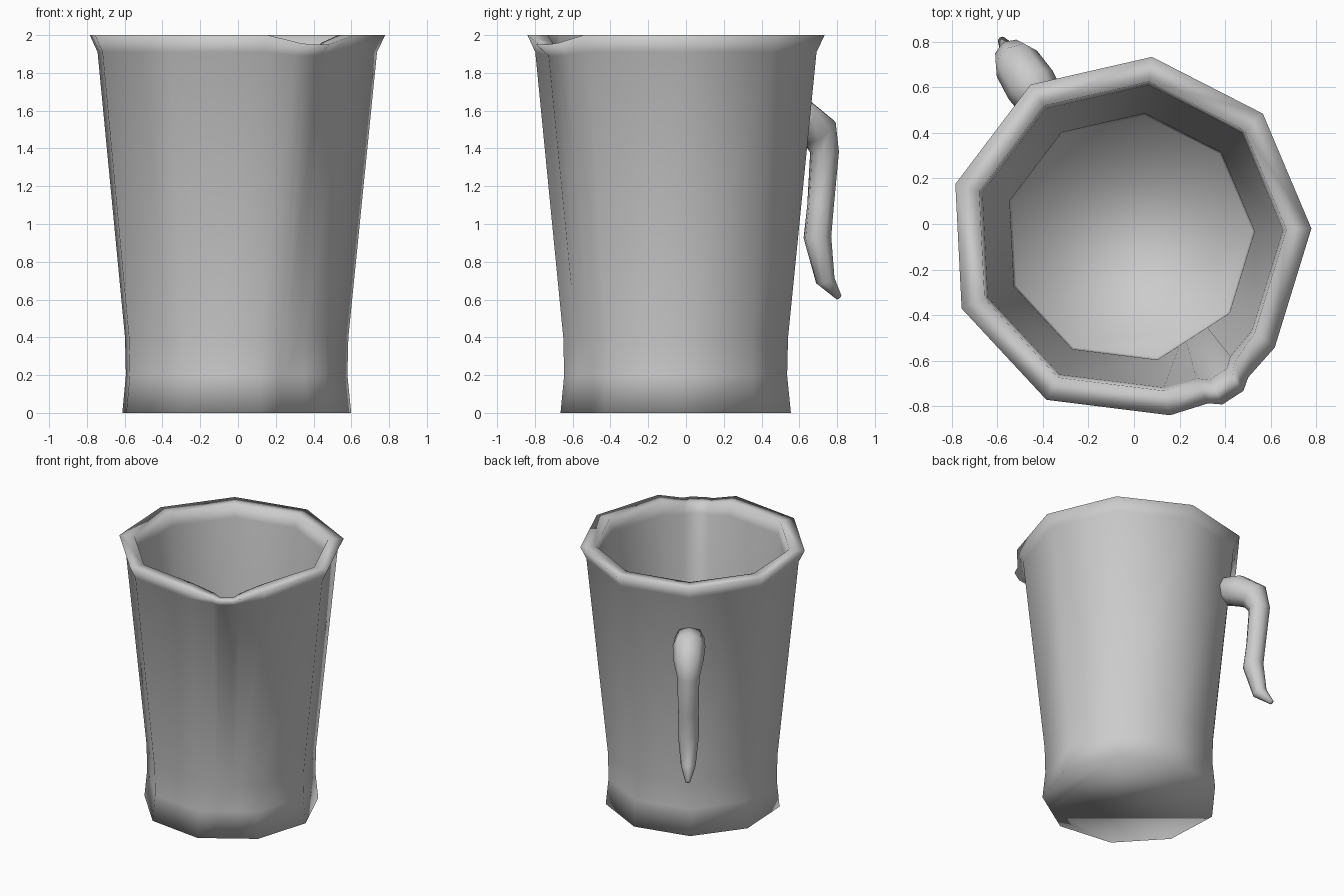
import bpy, bmesh, math
from mathutils import Vector

if "Cube" in bpy.data.objects:
    bpy.data.objects.remove(bpy.data.objects["Cube"], do_unlink=True)

grey = bpy.data.materials.new("plain grey")
grey.use_nodes = True
colour = (0.6, 0.6, 0.6, 1)
grey.diffuse_color = colour
grey.node_tree.nodes["Principled BSDF"].inputs["Base Color"].default_value = colour

CENTRE = Vector((-0.02, -0.06, 0))
SIDES = 9
STEP = math.tau / SIDES
HANDLE_ANGLE = math.radians(122.9)
UP = Vector((0, 0, 1))
# the handle sits on a corner; the spout is opposite, in the middle of a side
back = Vector((math.cos(HANDLE_ANGLE), math.sin(HANDLE_ANGLE), 0))
side = UP.cross(back)


def loft(name, rings):
    """Skin a list of equal rings, cap both ends and shade smooth."""
    bm = bmesh.new()
    loops = [[bm.verts.new(p) for p in ring] for ring in rings]
    for a, b in zip(loops, loops[1:]):
        for i in range(len(a)):
            j = (i + 1) % len(a)
            bm.faces.new((a[i], a[j], b[j], b[i]))
    bm.faces.new(loops[0][::-1])
    bm.faces.new(loops[-1])
    bmesh.ops.recalc_face_normals(bm, faces=bm.faces)
    for f in bm.faces:
        f.smooth = True
    mesh = bpy.data.meshes.new(name)
    bm.to_mesh(mesh)
    bm.free()
    mesh.materials.append(grey)
    obj = bpy.data.objects.new(name, mesh)
    bpy.context.collection.objects.link(obj)
    return obj


def jug_ring(radius, z, push, drop):
    """Nine-sided ring whose spout side has four extra points."""
    pts = []
    for k in range(SIDES):
        a = HANDLE_ANGLE + k * STEP
        pts.append(CENTRE + Vector((math.cos(a), math.sin(a), 0)) * radius + UP * z)
        if k == SIDES // 2:
            flat = radius * math.cos(STEP / 2)
            for along, amount in ((-.105, .55), (-.055, 1), (.055, 1), (.105, .55)):
                pts.append(CENTRE - back * (flat + push * amount)
                           - side * along * radius / 0.8 * -1
                           + UP * (z - drop * (0.6 + 0.4 * amount)))
    # keep the extra points running the same way round as the corners
    n = SIDES // 2 + 1
    extra = pts[n:n + 4]
    if (extra[0] - pts[n - 1]).length > (extra[-1] - pts[n - 1]).length:
        pts[n:n + 4] = extra[::-1]
    return pts


# Jug: up the outside, over the rim, down the inside to the floor
jug_profile = [
    (0.62, 0, 0, 0), (0.60, 0.2, 0, 0), (0.605, 0.4, 0, 0),
    (0.757, 1.91, 0.05, 0.02), (0.80, 2, 0.085, 0.05),
    (0.69, 2, 0.11, 0.05), (0.675, 1.9, 0.08, 0.02),
    (0.55, 0.4, 0, 0), (0.54, 0.1, 0, 0),
]
loft("jug_body", [jug_ring(*level) for level in jug_profile])

# Handle: short stub out of the wall, bent down to a tapered tip
handle_path = [
    (0.67, 1.57, 0.10), (0.80, 1.555, 0.115), (0.91, 1.49, 0.105),
    (0.945, 1.38, 0.078), (0.92, 1.1, 0.072), (0.90, 0.93, 0.075),
    (0.95, 0.7, 0.052), (1.035, 0.612, 0.017),
]
centres = [CENTRE + back * r + UP * z for r, z, _ in handle_path]
handle_rings = []
for i, c in enumerate(centres):
    before, after = centres[max(i - 1, 0)], centres[min(i + 1, len(centres) - 1)]
    across = (after - before).normalized().cross(side)
    thick = handle_path[i][2]
    handle_rings.append([c + (side * math.cos(t) + across * math.sin(t)) * thick
                         for t in (k * math.tau / 8 for k in range(8))])
loft("handle", handle_rings)
